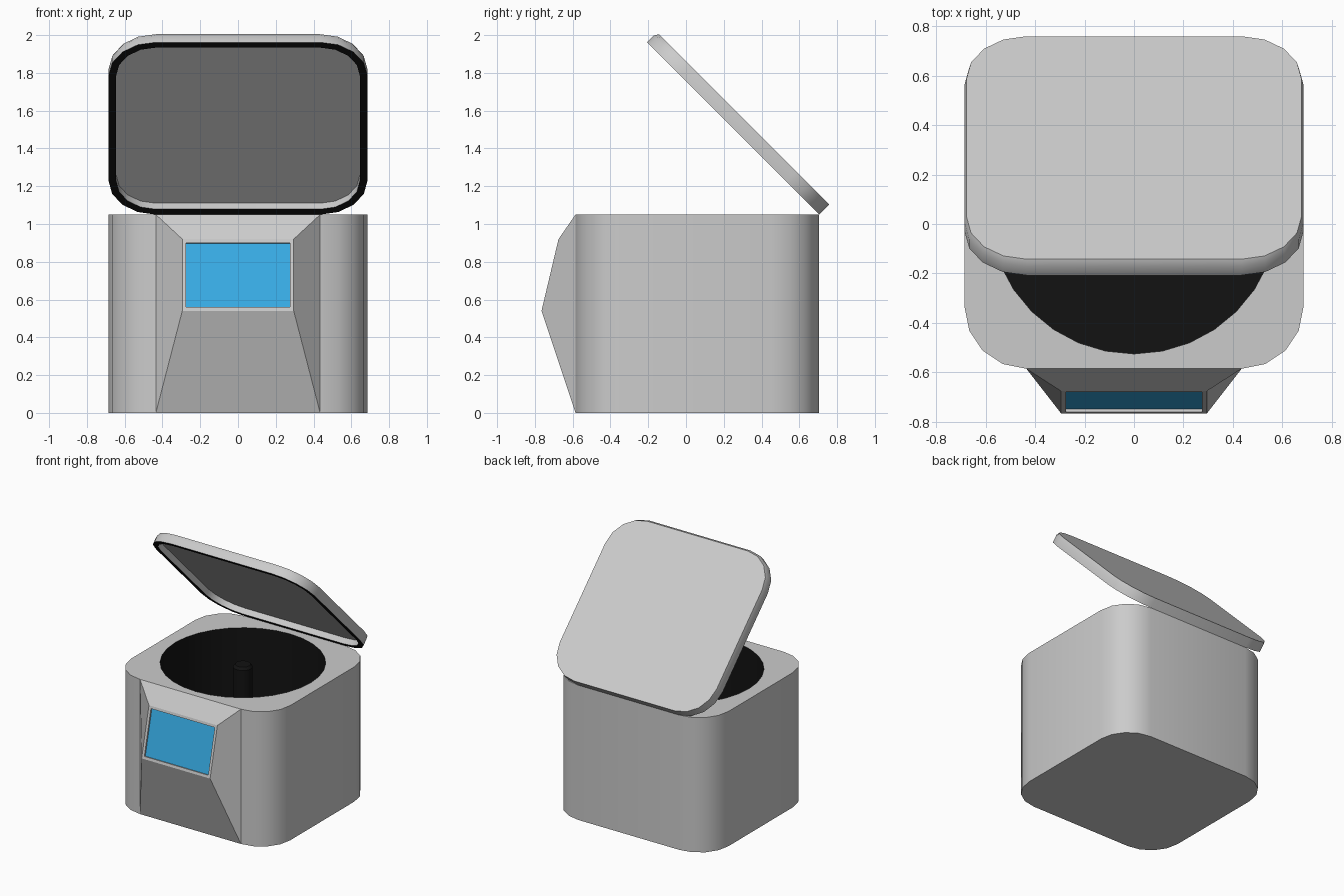
import bpy, bmesh
from math import radians, sin, cos, pi
from mathutils import Matrix, Vector

if "Cube" in bpy.data.objects:
    bpy.data.objects.remove(bpy.data.objects["Cube"])

HX, Y0, Y1, H, R = 0.685, -0.585, 0.705, 1.05, 0.25   # body size and corner radius
CY = (Y0 + Y1) / 2
DRUM_R, DRUM_FLOOR = 0.585, 0.10


def material(name, color):
    m = bpy.data.materials.new(name)
    m.diffuse_color = (*color, 1)
    m.use_nodes = True
    m.node_tree.nodes["Principled BSDF"].inputs["Base Color"].default_value = m.diffuse_color
    return m


grey = material("light_grey", (0.8, 0.8, 0.8))
black = material("black", (0.006, 0.006, 0.006))
blue = material("screen_blue", (0.04, 0.42, 0.8))


def finish(name, bm, mats, angle=30):
    me = bpy.data.meshes.new(name)
    bm.to_mesh(me)
    bm.free()
    ob = bpy.data.objects.new(name, me)
    bpy.context.collection.objects.link(ob)
    for m in mats:
        me.materials.append(m)
    bpy.ops.object.select_all(action='DESELECT')
    ob.select_set(True)
    bpy.context.view_layer.objects.active = ob
    bpy.ops.object.shade_smooth_by_angle(angle=radians(angle))
    return ob


def rounded(bm, z, side=0.0, front=0.0, back=0.0):
    """Ring of the rounded footprint, counter-clockwise, with optional insets."""
    hx, y0, y1 = HX - side, Y0 + front, Y1 - back
    r = R - side
    corners = [(hx - r, y1 - r), (-hx + r, y1 - r), (-hx + r, y0 + r), (hx - r, y0 + r)]
    return [bm.verts.new((cx + r * cos(a), cy + r * sin(a), z))
            for k, (cx, cy) in enumerate(corners)
            for a in [(k + i / 4) * pi / 2 for i in range(5)]]


def circle(bm, z, r, n=32):
    return [bm.verts.new((r * sin(2 * pi * i / n), CY - r * cos(2 * pi * i / n), z))
            for i in range(n)]


def bridge(bm, a, b, mat=0):
    faces = []
    for i in range(len(a)):
        j = (i + 1) % len(a)
        f = bm.faces.new((a[i], a[j], b[j], b[i]))
        f.material_index = mat
        faces.append(f)
    return faces


# Body: rounded box with a round opening; the flat front is left to the panel
bm = bmesh.new()
low, top = rounded(bm, 0), rounded(bm, H)
walls = bridge(bm, low, top)
bm.faces.new(low[::-1])
hole = circle(bm, H, DRUM_R)
for i in range(32):
    bm.edges.new((hole[i], hole[(i + 1) % 32]))
rim_edges = [e for e in bm.edges
             if all(abs(v.co.z - H) < 1e-5 for v in e.verts)]
fill = bmesh.ops.triangle_fill(bm, edges=rim_edges, use_beauty=True,
                               normal=Vector((0, 0, 1)))
for f in [g for g in fill["geom"] if isinstance(g, bmesh.types.BMFace)]:
    f.normal_update()
    if f.normal.z < 0:
        f.normal_flip()
bm.faces.remove(min(walls, key=lambda f: f.calc_center_median().y))
finish("body", bm, [grey])

# Drum well: inward-facing wall and floor
bm = bmesh.new()
upper, lower = circle(bm, H, DRUM_R), circle(bm, DRUM_FLOOR, DRUM_R)
bridge(bm, upper, lower)
bm.faces.new(lower)
finish("drum_well", bm, [black])

# Centre post
bm = bmesh.new()
a, b, c = (circle(bm, z, r, 16) for z, r in
           ((DRUM_FLOOR, 0.07), (H - 0.03, 0.07), (H - 0.01, 0.055)))
bridge(bm, a, b)
bridge(bm, b, c)
bm.faces.new(c)
finish("centre_post", bm, [black])

# Front panel: faceted bulge with a recessed screen
bm = bmesh.new()
base = [bm.verts.new(p) for p in
        ((-0.435, Y0, 0), (0.435, Y0, 0), (0.435, Y0, H), (-0.435, Y0, H))]
face = [bm.verts.new(p) for p in
        ((-0.295, -0.765, 0.54), (0.295, -0.765, 0.54),
         (0.295, -0.675, 0.92), (-0.295, -0.675, 0.92))]
bridge(bm, base, face)
screen = bm.faces.new(face)
bm.normal_update()
bmesh.ops.inset_region(bm, faces=[screen], thickness=0.02, use_even_offset=True)
bmesh.ops.inset_region(bm, faces=[screen], thickness=0.0005, depth=-0.012)
screen.material_index = 1
finish("control_panel", bm, [grey, blue], 10)

# Lid: thin tray with a black seal, hinged open at the back
bm = bmesh.new()
ceiling = rounded(bm, 0.045, 0.04, 0.04, 0.04)
inner = rounded(bm, 0, 0.04, 0.04, 0.04)
outer = rounded(bm, 0)
edge = rounded(bm, 0.05)
crown = rounded(bm, 0.076, 0.008, 0.016, 0)
bm.faces.new(ceiling[::-1])
bridge(bm, ceiling, inner)
bridge(bm, inner, outer, 1)
bridge(bm, outer, edge)
bridge(bm, edge, crown)
bm.faces.new(crown)
bmesh.ops.recalc_face_normals(bm, faces=bm.faces[:])
hinge = Vector((0, Y1, H))
bm.transform(Matrix.Translation(hinge) @ Matrix.Rotation(radians(-45), 4, 'X')
             @ Matrix.Translation((0, -Y1, 0)))
finish("lid", bm, [grey, black], 40)
